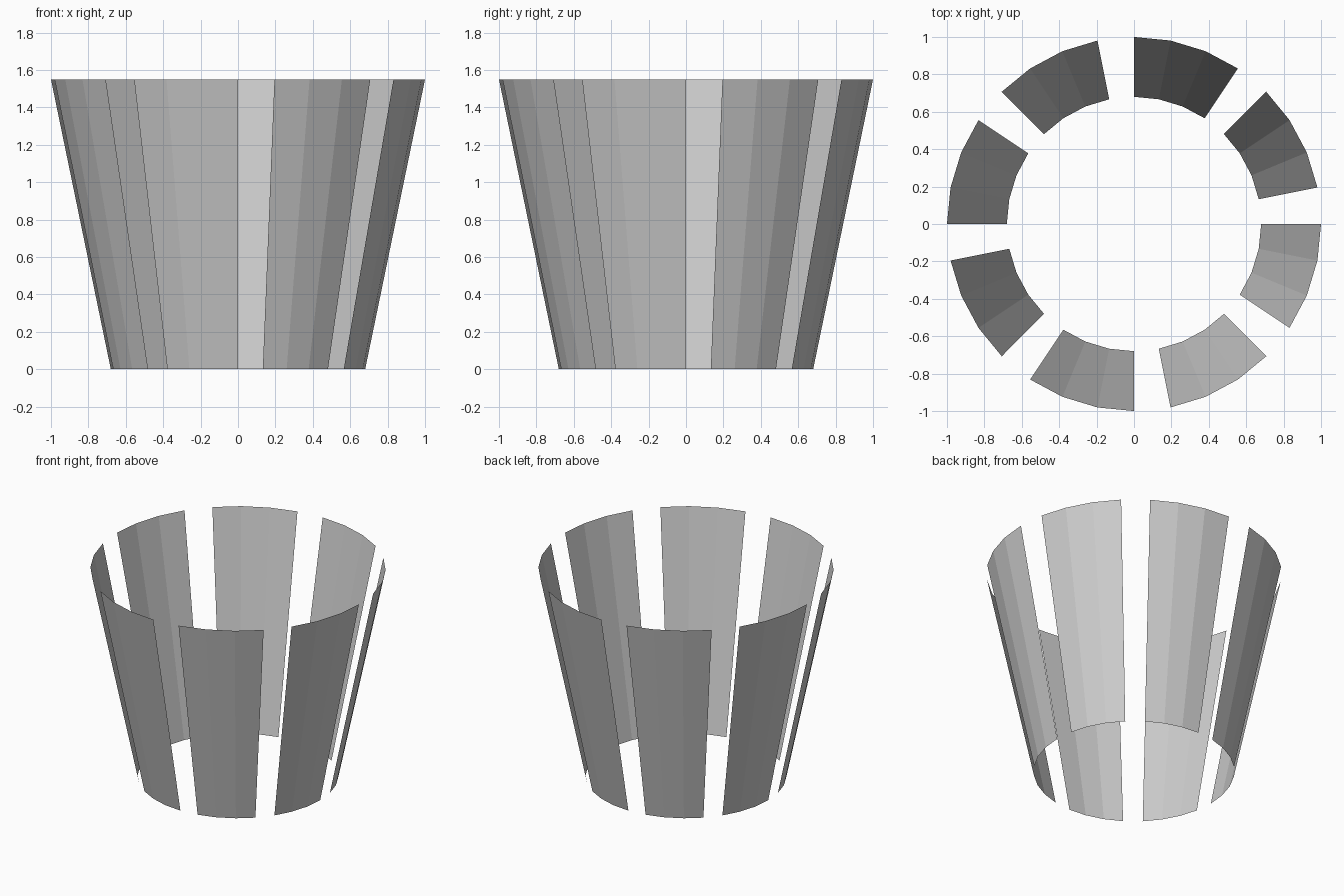
import bpy, bmesh
from math import cos, sin, radians

if "Cube" in bpy.data.objects:
    bpy.data.objects.remove(bpy.data.objects["Cube"])

R_BOTTOM, R_TOP, HEIGHT = 0.68, 1.0, 1.55
STEP = 360 / 32      # 32-sided ring
PANELS = 8           # each panel spans 3 sides, followed by a 1-side gap


def make_panel(index):
    """Thin tapered wall panel: three flat facets of the ring."""
    bm = bmesh.new()
    start = index * 45 - 3 * STEP
    columns = []
    for i in range(4):
        a = radians(start + i * STEP)
        columns.append([bm.verts.new((r * cos(a), r * sin(a), z))
                        for r, z in ((R_BOTTOM, 0), (R_TOP, HEIGHT))])
    # outward-facing quads
    for (b0, t0), (b1, t1) in zip(columns, columns[1:]):
        bm.faces.new((b0, b1, t1, t0))
    mesh = bpy.data.meshes.new(f"wall_panel_{index + 1}")
    bm.to_mesh(mesh)
    bm.free()
    obj = bpy.data.objects.new(mesh.name, mesh)
    bpy.context.collection.objects.link(obj)


# Ring of flared panels
for k in range(PANELS):
    make_panel(k)
